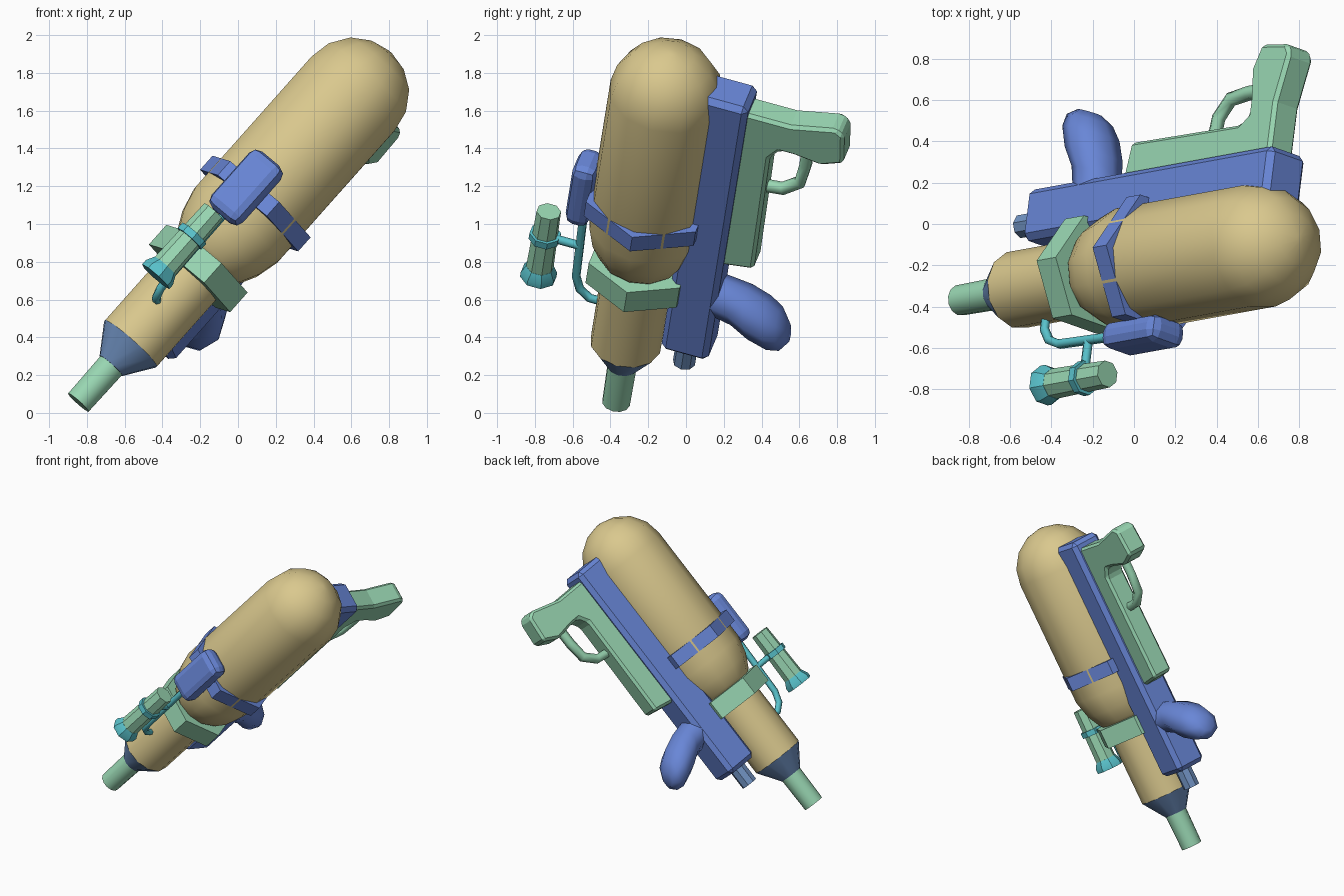
import bpy, bmesh, math
from mathutils import Vector, Matrix

if "Cube" in bpy.data.objects:
    bpy.data.objects.remove(bpy.data.objects["Cube"])

# Tilted frame: local x runs nozzle -> tank, y is left, z is up (away from the grip)
D = Vector((0.66, 0.12, 0.742)).normalized()
U = Vector((-0.12, -0.955, 0.26))
U = (U - U.dot(D) * D).normalized()
L = U.cross(D)
FRAME = Matrix((D, L, U)).transposed().to_4x4()
FRAME.translation = (-0.845, -0.37, 0.055)


def material(name, rgb):
    m = bpy.data.materials.new(name)
    m.diffuse_color = (*rgb, 1)
    m.use_nodes = True
    m.node_tree.nodes["Principled BSDF"].inputs["Base Color"].default_value = m.diffuse_color
    return m


TAN = material("tan", (0.70, 0.58, 0.27))
GREEN = material("mint green", (0.32, 0.68, 0.45))
BLUE = material("blue", (0.14, 0.24, 0.68))
TEAL = material("teal", (0.10, 0.54, 0.60))
SLATE = material("slate blue", (0.17, 0.30, 0.56))


def finish(name, bm, mat, angle=40, bevel=0, segments=1):
    bmesh.ops.recalc_face_normals(bm, faces=bm.faces)
    me = bpy.data.meshes.new(name)
    bm.to_mesh(me)
    bm.free()
    me.materials.append(mat)
    ob = bpy.data.objects.new(name, me)
    bpy.context.collection.objects.link(ob)
    ob.matrix_world = FRAME
    bpy.ops.object.select_all(action='DESELECT')
    ob.select_set(True)
    bpy.context.view_layer.objects.active = ob
    if bevel:
        mod = ob.modifiers.new("bevel", 'BEVEL')
        mod.width, mod.segments, mod.limit_method = bevel, segments, 'ANGLE'
    elif angle:
        bpy.ops.object.shade_smooth_by_angle(angle=math.radians(angle))
    return ob


def skin(bm, rings):
    """Join rings of points into a closed skin with capped ends."""
    rows = [[bm.verts.new(p) for p in ring] for ring in rings]
    n = len(rows[0])
    for r0, r1 in zip(rows, rows[1:]):
        for i in range(n):
            j = (i + 1) % n
            bm.faces.new((r0[i], r0[j], r1[j], r1[i]))
    bm.faces.new(rows[0])
    bm.faces.new(rows[-1])


def lathe(name, profile, mat, up=0, sides=12, angle=40, turn=0):
    """Solid of revolution along the barrel axis; profile is (along, radius)."""
    bm = bmesh.new()
    ang = [turn + math.tau * i / sides for i in range(sides)]
    skin(bm, [[(a, r * math.cos(t), up + r * math.sin(t)) for t in ang]
              for a, r in profile])
    return finish(name, bm, mat, angle)


def box(name, a, y, u, mat, bevel, segments=1):
    bm = bmesh.new()
    bmesh.ops.create_cube(bm, size=1)
    size = Vector((a[1] - a[0], y[1] - y[0], u[1] - u[0]))
    mid = Vector((a[0] + a[1], y[0] + y[1], u[0] + u[1])) / 2
    for v in bm.verts:
        v.co = v.co * size + mid
    return finish(name, bm, mat, 0, bevel, segments)


def tube(name, path, r, mat, sides=6):
    """Tube along a path of (along, up) points in the middle plane."""
    pts = [Vector((a, 0, u)) for a, u in path]
    side = Vector((0, 1, 0))
    rings = []
    for i, p in enumerate(pts):
        t = (pts[min(i + 1, len(pts) - 1)] - pts[max(i - 1, 0)]).normalized()
        n = t.cross(side)
        rings.append([p + r * (math.cos(k) * side + math.sin(k) * n)
                      for k in (math.tau * j / sides for j in range(sides))])
    bm = bmesh.new()
    skin(bm, rings)
    return finish(name, bm, mat, 65)


# Nozzle, cone and front pressure cylinder
lathe("nozzle", [(0, 0.075), (0.28, 0.079)], GREEN)
lathe("nozzle_cone", [(0.262, 0.082), (0.42, 0.19)], SLATE)
lathe("front_cylinder", [(0.42, 0.19), (1.1, 0.19)], TAN)

# Large tank with rounded ends
dome = [(2.196 + 0.305 * math.sin(math.radians(t)), 0.305 * math.cos(math.radians(t)))
        for t in (0, 22, 45, 67, 86)]
lathe("tank", [(0.99, 0.17), (1.05, 0.225), (1.14, 0.272), (1.27, 0.305)] + dome,
      TAN, angle=50)

# Hexagonal straps
lathe("front_strap", [(0.89, 0.29), (1.03, 0.29)], GREEN, up=-0.01, sides=6)
lathe("tank_strap", [(1.37, 0.35), (1.47, 0.35)], BLUE, sides=6)

# Long body and the pump rod
box("body", (0.54, 2.34), (-0.12, 0.12), (-0.465, -0.205), BLUE, 0.03)
lathe("pump_rod", [(0.40, 0.06), (0.60, 0.06)], SLATE, up=-0.325, sides=8)

# Fore grip: bulging rounded knob under the body
bm = bmesh.new()
skin(bm, [[(a + r * math.cos(t), r * math.sin(t), u + 0.25 * r * math.cos(t))
           for t in (math.tau * i / 8 for i in range(8))]
          for a, u, r in [(0.93, -0.42, 0.12), (0.91, -0.53, 0.125), (0.87, -0.63, 0.145),
                          (0.83, -0.74, 0.143), (0.81, -0.81, 0.115), (0.80, -0.85, 0.06)]])
finish("fore_grip", bm, BLUE, 60)

# Stock plate and hand grip from one side profile
profile = [(1.20, -0.44), (1.23, -0.625), (2.02, -0.615), (2.085, -0.66), (2.085, -0.74),
           (2.065, -0.89), (2.12, -1.01), (2.31, -0.99), (2.34, -0.94), (2.28, -0.70),
           (2.28, -0.44)]
bm = bmesh.new()
skin(bm, [[(a, y, u) for a, u in profile] for y in (-0.08, 0.08)])
finish("hand_grip", bm, GREEN, 0, 0.018)

# Trigger guard
tube("trigger_guard", [(1.76, -0.58), (1.775, -0.70), (1.85, -0.785), (1.98, -0.80),
                       (2.11, -0.80)], 0.036, GREEN)

# Top valve rod with knob
tube("valve_rod", [(0.665, 0.16), (0.665, 0.23), (0.71, 0.29), (0.79, 0.32), (1.30, 0.335)],
     0.024, TEAL)
box("valve_knob", (1.21, 1.61), (-0.11, 0.11), (0.285, 0.42), BLUE, 0.05, 2)

# Sight tube with bell, clamp ring and support post
lathe("sight_tube", [(0.74, 0.075), (1.18, 0.066)], GREEN, up=0.52, sides=8, turn=math.pi / 8)
lathe("sight_bell", [(0.715, 0.098), (0.745, 0.098), (0.79, 0.075)], TEAL,
      up=0.52, sides=8, turn=math.pi / 8)
lathe("sight_clamp", [(0.985, 0.085), (1.025, 0.085)], TEAL, up=0.52, sides=8, turn=math.pi / 8)
tube("sight_post", [(1.005, 0.32), (1.005, 0.47)], 0.024, TEAL)
